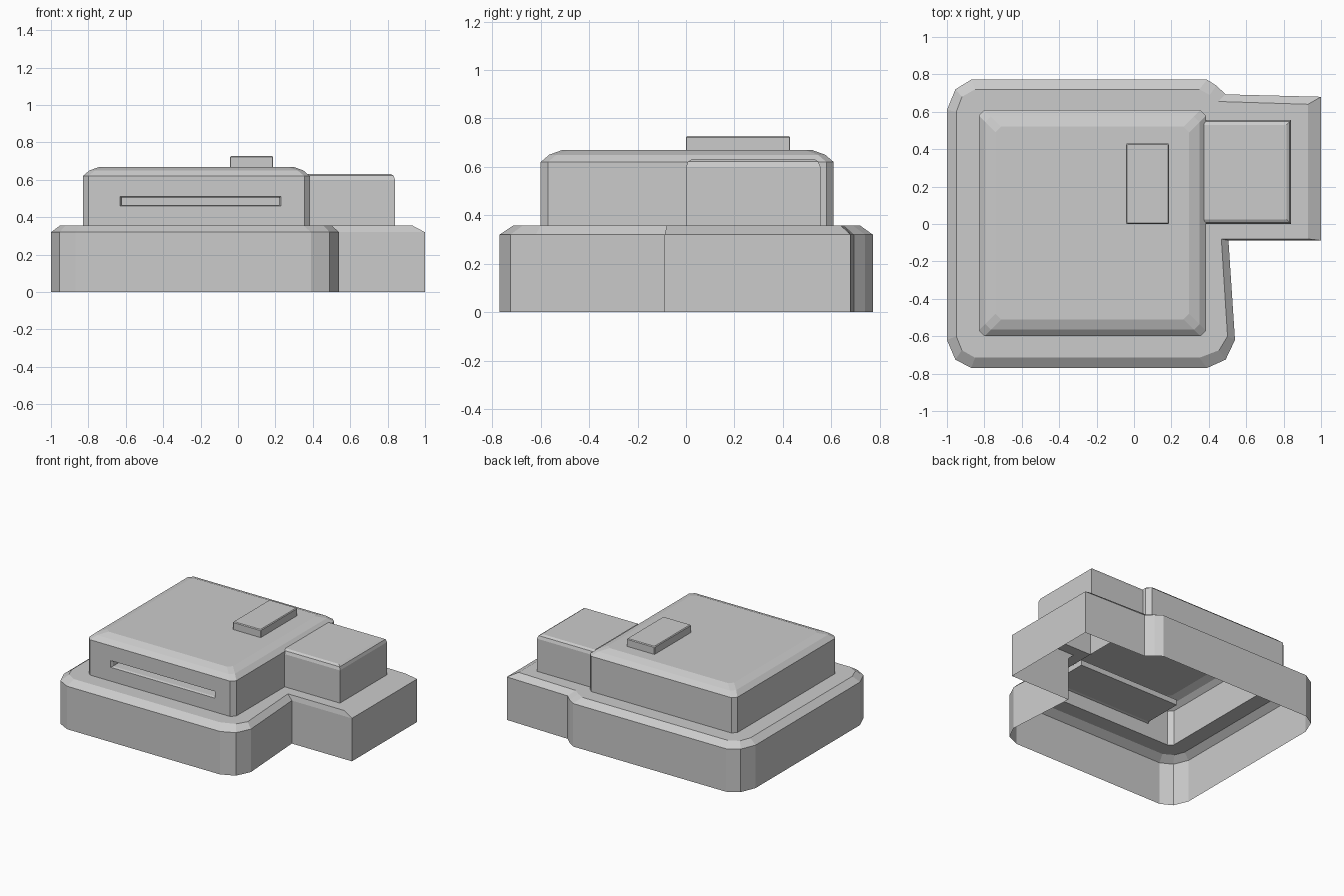
import bpy, bmesh

if "Cube" in bpy.data.objects:
    bpy.data.objects.remove(bpy.data.objects["Cube"])


def make(name, build):
    """Create an object from a bmesh-building function."""
    bm = bmesh.new()
    build(bm)
    bmesh.ops.remove_doubles(bm, verts=bm.verts, dist=0.0005)
    bmesh.ops.recalc_face_normals(bm, faces=bm.faces)
    me = bpy.data.meshes.new(name)
    bm.to_mesh(me)
    bm.free()
    ob = bpy.data.objects.new(name, me)
    bpy.context.collection.objects.link(ob)
    return ob


def loft(bm, rings, cap=True, skip=()):
    """Join closed rings of 3D points; skip holds (level, side) left open."""
    vs = [[bm.verts.new(p) for p in r] for r in rings]
    n = len(rings[0])
    for k in range(len(vs) - 1):
        for i in range(n):
            if (k, i) not in skip:
                j = (i + 1) % n
                bm.faces.new((vs[k][i], vs[k][j], vs[k + 1][j], vs[k + 1][i]))
    if cap:
        bm.faces.new(vs[-1])


def fill_with_hole(bm, outer, hole, normal):
    edges = []
    for loop in (outer, hole):
        v = [bm.verts.new(p) for p in loop]
        edges += [bm.edges.new((v[i - 1], v[i])) for i in range(len(v))]
    bmesh.ops.triangle_fill(bm, use_beauty=True, use_dissolve=False,
                            edges=edges, normal=normal)


def at_z(pts, z):
    return [(x, y, z) for x, y in pts]


def cut_rect(x0, x1, y0, y1, c):
    """Rectangle with cut corners, starting with the front edge."""
    return [(x0 + c, y0), (x1 - c, y0), (x1, y0 + c), (x1, y1 - c),
            (x1 - c, y1), (x0 + c, y1), (x0, y1 - c), (x0, y0 + c)]


# Base plinth: open underneath, sloped upper rim
outer = [(-.87, -.77), (.39, -.77), (.49, -.725), (.54, -.62), (.505, -.088),
         (1, -.088), (1, .68), (.49, .693), (.44, .74), (.39, .772),
         (-.87, .772), (-.955, .72), (-1, .61), (-1, -.62), (-.955, -.725)]
inner = [(-.85, -.715), (.35, -.715), (.455, -.675), (.50, -.60), (.467, -.08),
         (.93, -.08), (.93, .64), (.45, .655), (.405, .69), (.35, .72),
         (-.85, .72), (-.92, .68), (-.95, .6), (-.95, -.6), (-.92, -.675)]
X0, X1, Y0, Y1, C = -.83, .385, -.6, .61, .03
hole = cut_rect(X0, X1, Y0, Y1, C)
hole[3:3] = [(X1, 0), (.84, 0), (.84, .555), (X1, .555)]


def base(bm):
    loft(bm, [at_z(outer, 0), at_z(outer, .32), at_z(inner, .357)], cap=False)
    fill_with_hole(bm, at_z(inner, .357), at_z(hole, .357), (0, 0, 1))


make("base_plinth", base)


# Upper housing with a rounded top edge and a recessed slot in the front
def slot_ring(d, y):
    a, b, c, e = -.63 + d, .23 - d, .46 + d * .5, .51 - d * .5
    return [(a, y, c), (b, y, c), (b, y, e), (a, y, e)]


def upper(bm):
    rings = [at_z(cut_rect(X0 + d, X1 - d, Y0 + d, Y1 - d, C), z)
             for d, z in ((0, .357), (0, .62), (.035, .65), (.09, .67))]
    loft(bm, rings, skip={(0, 0)})
    wall = [rings[0][0], rings[0][1], rings[1][1], rings[1][0]]
    fill_with_hole(bm, wall, slot_ring(0, Y0), (0, -1, 0))
    loft(bm, [slot_ring(0, Y0), slot_ring(.01, Y0 + .015), slot_ring(.01, -.29)])


make("upper_housing", upper)


# Side housing: open underneath and where it meets the upper housing
def side(bm):
    levels = []
    for d, z in ((0, .357), (0, .6), (.008, .622), (.025, .632)):
        levels.append(at_z([(X1 - .01, d), (.84 - d, d),
                            (.84 - d, .555 - d), (X1 - .01, .555 - d)], z))
    loft(bm, levels, skip={(k, 3) for k in range(3)})


make("side_housing", side)


# Raised button on the roof
def button(bm):
    loft(bm, [at_z(cut_rect(-.042 + d, .187 - d, d, .43 - d, .003), z)
              for d, z in ((0, .668), (0, .722), (.005, .728))])


make("top_button", button)
